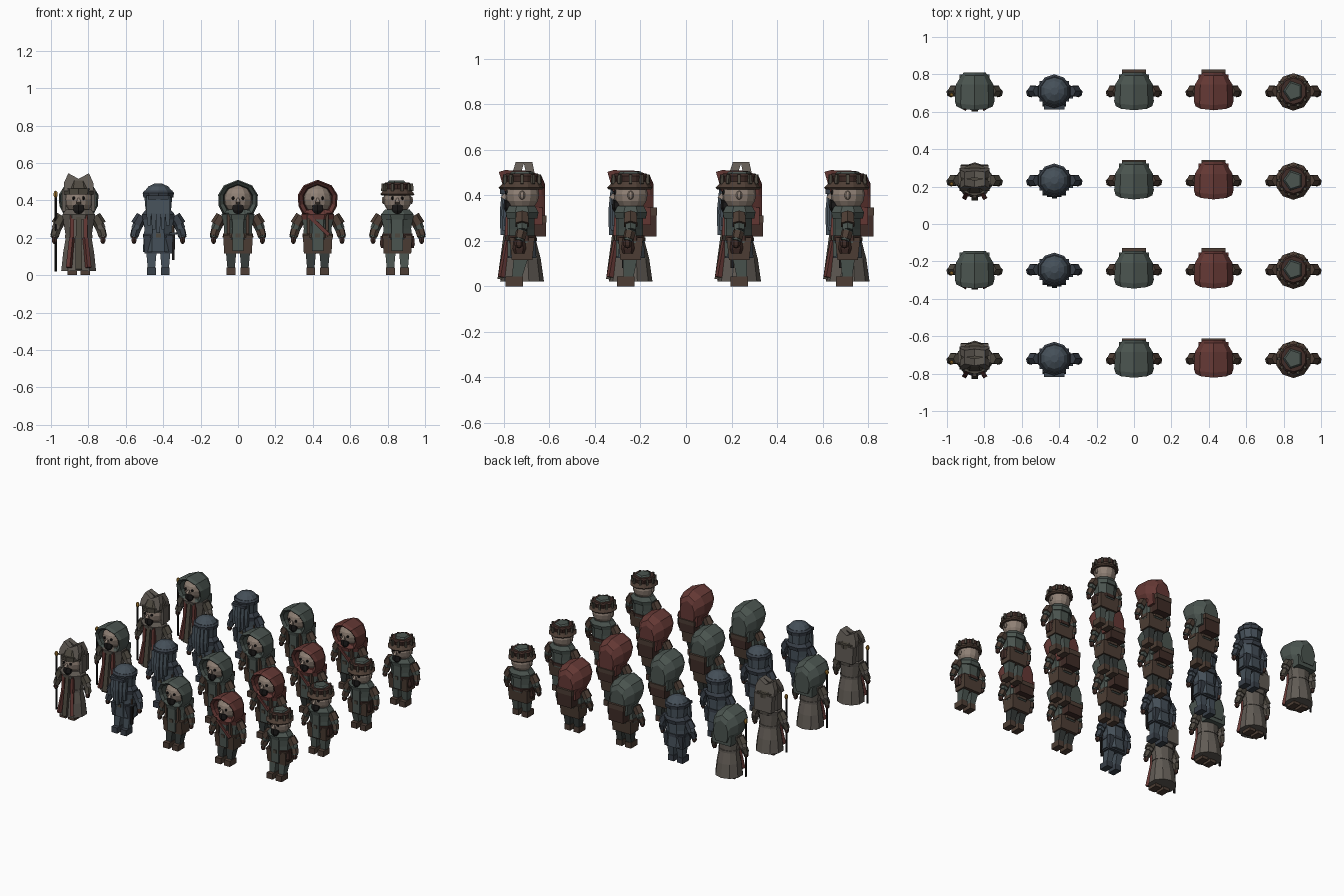
import bpy, bmesh, math
from mathutils import Vector, Matrix

if "Cube" in bpy.data.objects:
    bpy.data.objects.remove(bpy.data.objects["Cube"])

MATS = {}
COL = dict(green=(.07, .09, .08), dark=(.035, .042, .04), red=(.13, .04, .035), blue=(.06, .08, .10),
           steel=(.04, .05, .065), brown=(.075, .048, .035), leather=(.05, .025, .02), skin=(.28, .22, .18),
           robe=(.12, .105, .09), black=(.01, .009, .009), gold=(.35, .18, .03), trim=(.075, .065, .05))
for k, c in COL.items():
    MATS[k] = bpy.data.materials.new(k)
    MATS[k].diffuse_color = (*c, 1)
O = Vector((0, 0, 0))   # base of the figure being built


def finish(name, bm, mat, smooth=False):
    bmesh.ops.recalc_face_normals(bm, faces=bm.faces)
    me = bpy.data.meshes.new(name)
    bm.to_mesh(me)
    bm.free()
    me.materials.append(MATS[mat])
    for p in me.polygons:
        p.use_smooth = smooth
    ob = bpy.data.objects.new(name, me)
    ob.location = O
    bpy.context.collection.objects.link(ob)
    return ob


def skin_rings(name, rings, mat, M=None):
    """bridge closed rings of points and cap both ends"""
    bm = bmesh.new()
    vs = [[bm.verts.new(p) for p in r] for r in rings]
    for a, b in zip(vs, vs[1:]):
        for i in range(len(a)):
            j = (i + 1) % len(a)
            bm.faces.new((a[i], a[j], b[j], b[i]))
    bm.faces.new(vs[0])
    bm.faces.new(vs[-1])
    if M:
        bm.transform(M)
    return finish(name, bm, mat)


def loft(name, rows, n, mat, x=0, M=None):
    """rows of (z, half width, half depth, y centre)"""
    k = 1 / math.cos(math.pi / n) if n == 4 else 1
    ang = [2 * math.pi * (i + .5) / n for i in range(n)]
    return skin_rings(name, [[(x + rx * k * math.cos(a), cy + ry * k * math.sin(a), z) for a in ang]
                             for z, rx, ry, cy in rows], mat, M)


def box(name, x0, x1, y0, y1, z0, z1, mat):
    hx, hy, cy = (x1 - x0) / 2, (y1 - y0) / 2, (y0 + y1) / 2
    return loft(name, [(z0, hx, hy, cy), (z1, hx, hy, cy)], 4, mat, (x0 + x1) / 2)


def limb(name, a, b, ra, rb, mat, n=6):
    a, b = Vector(a), Vector(b)
    d = b - a
    M = Matrix.Translation(a) @ d.to_track_quat('Z', 'Y').to_matrix().to_4x4()
    return loft(name, [(0, ra, ra, 0), (d.length, rb, rb, 0)], n, mat, 0, M)


def ball(name, c, r, mat, u=12, v=8):
    bm = bmesh.new()
    bmesh.ops.create_uvsphere(bm, u_segments=u, v_segments=v, radius=1)
    bm.transform(Matrix.Translation(c) @ Matrix.Diagonal((*r, 1)))
    return finish(name, bm, mat)


def arms(sleeve, cuff):
    for s in (-1, 1):
        sh, el, wr = (s * .092, 0, .308), (s * .12, 0, .245), (s * .131, -.012, .2)
        limb("upper_arm", sh, el, .029, .026, sleeve)
        limb("shoulder_pad", (s * .088, 0, .318), (s * .115, 0, .27), .03, .034, cuff)
        limb("forearm", el, wr, .024, .02, sleeve)
        limb("bracer", (s * .12, -.002, .24), (s * .129, -.01, .208), .026, .024, cuff)
        ball("hand", (s * .13, -.014, .188), (.016, .02, .022), "leather", 6, 5)


def legs(fy, trouser, boot):
    for s in (-1, 1):
        x = s * .037
        box("boot", x - .024, x + .024, fy - .038, fy + .038, 0, .042, boot)
        loft("leg", [(.04, .02, .022, fy + .012), (.15, .03, .035, 0)], 4, trouser, x)
        loft("breeches", [(.115, .037, .045, 0), (.215, .042, .055, 0)], 4, boot, x)


def torso(mat, belt):
    loft("torso", [(.19, .085, .06, 0), (.25, .08, .06, 0), (.31, .092, .06, 0), (.335, .05, .04, 0)], 8, mat)
    loft("belt", [(.2, .089, .066, 0), (.222, .087, .066, 0)], 8, belt)
    box("buckle", -.013, .013, -.07, -.06, .2, .223, "trim")
    box("tunic_front", -.03, .03, -.064, -.05, .13, .3, mat)


def face(beard=True):
    ball("head", (0, 0, .405), (.075, .075, .08), "skin")
    for s in (-1, 1):
        ball("eye", (s * .027, -.068, .412), (.009, .008, .01), "black", 6, 5)
        ball("ear", (s * .075, 0, .4), (.01, .014, .02), "skin", 6, 5)
    limb("nose", (0, -.07, .41), (0, -.084, .385), .005, .012, "skin", 4)
    if beard:
        loft("beard", [(.325, .014, .012, -.06), (.345, .032, .022, -.06), (.37, .034, .02, -.06),
                       (.378, .02, .015, -.064)], 6, "black")


def collar(mat):
    loft("collar", [(.298, .09, .072, 0), (.325, .095, .078, 0), (.352, .07, .062, 0)], 8, mat)


def hood(mat):
    arch = [(.08, .325), (.103, .37), (.106, .43), (.075, .48), (0, .51)]
    arch += [(-x, z) for x, z in arch[-2::-1]]

    def ring(k, y, lean=0, dz=0, kz=None):
        kz = kz or k
        return [(x * k, y - lean * max(0, z - .36) / .15, .415 + dz + (z - .415) * kz) for x, z in arch]
    skin_rings("hood", [ring(.68, 0), ring(.74, -.05, .035), ring(.92, -.062, .04), ring(1, -.035, .04),
                        ring(.95, .035, 0, -.006, 1.03), ring(.66, .085, 0, -.025, 1),
                        ring(.55, .1, -.0, -.045, .85)], mat)
    loft("hood_cape", [(.27, .075, .03, .06), (.345, .08, .045, .045)], 4, mat)


def pack(big):
    box("backpack", -.06, .06, .05, .105 + .008 * big, .218, .305 + .035 * big, "leather")
    box("pack_flap", -.064, .064, .05, .108 + .008 * big, .28 + .03 * big, .31 + .035 * big, "brown")
    for s in (-1, 1):
        box("pack_strap", s * .05 - .008, s * .05 + .008, -.062, .06, .22, .325, "brown")


def robed(fy, mitred):
    for s in (-1, 1):
        box("shoe", s * .035 - .025, s * .035 + .025, fy - .038, fy + .038, 0, .04, "brown")
    loft("robe", [(.022, .098, .096, 0), (.12, .087, .082, 0), (.205, .072, .06, 0), (.3, .088, .062, 0),
                  (.34, .045, .04, 0)], 10, "robe")
    loft("sash", [(.198, .078, .066, 0), (.215, .078, .066, 0)], 10, "robe")
    for s in (-1, 1):
        limb("stole", (s * .036, -.055, .32), (s * .036, -.062, .2), .011, .011, "red", 4)
        limb("stole_tail", (s * .036, -.062, .2), (s * .052, -.09, .04), .011, .012, "red", 4)
    limb("robe_panel", (0, -.056, .31), (0, -.09, .03), .014, .018, "trim", 4)
    arms("robe", "trim")
    collar("robe")
    face()
    limb("staff", (-.123, -.02, .02), (-.123, -.02, .42), .007, .007, "black")
    ball("staff_knob", (-.123, -.02, .432), (.013, .013, .02), "gold", 6, 5)
    if not mitred:
        hood("green")
        return
    # two pointed plates above a headband
    loft("mitre_band", [(.43, .082, .085, .003), (.462, .084, .087, .003)], 10, "trim")
    for y in (-.05, .035):
        pr = [(-.08, .45), (.08, .45), (.078, .495), (.055, .545), (0, .515), (-.055, .545), (-.078, .495)]
        skin_rings("mitre_plate", [[(x, y + d + (.03 if y < 0 else -.02) * (z - .45) / .095, z) for x, z in pr]
                                   for d in (-.008, .03)], "robe")
    loft("mitre_crown", [(.45, .08, .08, 0), (.505, .06, .045, 0)], 8, "trim")
    for s in (-1, 1):
        box("side_lappet", s * .078 - .01, s * .078 + .01, -.02, .04, .34, .46, "robe")
    loft("neck_cloth", [(.33, .07, .025, .06), (.45, .075, .03, .05)], 4, "robe")


def knight(fy, wide):
    legs(fy, "blue", "steel")
    torso("blue", "steel")
    arms("blue", "steel")
    collar("steel")
    ball("head", (0, 0, .405), (.072, .072, .08), "steel")
    loft("helmet", [(.35, .072, .07, .006), (.42, .078, .077, 0), (.45, .076, .076, 0), (.475, .055, .055, 0),
                    (.49, .02, .02, 0)], 10, "blue")
    loft("helmet_band", [(.415, .084, .086, 0), (.44, .088, .09, 0), (.452, .078, .078, 0)], 10, "steel")
    # hanging strips of the long face veil
    for i in range(5):
        x = (i - 2) * .025
        y = -.078 + abs(i - 2) * .008
        loft("veil_strip", [(.225 + abs(i - 2) * .02, .009, .009, y - .008), (.33, .013, .01, y - .01),
                            (.425, .012, .01, y)], 4, "blue", x)
    if wide:
        box("visor", -.055, .055, -.098, -.07, .405, .425, "steel")
    loft("skirt", [(.125, .09, .068, 0), (.21, .084, .062, 0)], 8, "blue")
    limb("sword_blade", (.08, -.03, .08), (.08, -.03, .22), .007, .009, "black", 4)
    box("sword_guard", .06, .1, -.04, -.02, .218, .228, "steel")
    limb("sword_grip", (.08, -.03, .225), (.08, -.03, .265), .007, .007, "brown")


def wanderer(fy, big, mat):
    legs(fy, "dark", "brown")
    torso("green", "brown")
    arms("green", "brown")
    face()
    collar(mat)
    hood(mat)
    pack(big)
    if mat == "red":
        limb("chest_strap", (-.05, -.06, .32), (.06, -.066, .215), .01, .01, "red", 4)


def hatted(fy):
    legs(fy, "green", "brown")
    torso("green", "leather")
    arms("green", "brown")
    face()
    collar("green")
    for s in (-1, 1):
        loft("belt_pouch", [(.145, .02, .026, -.012), (.165, .027, .034, -.012), (.21, .022, .03, -.012)], 6,
             "leather", s * .07)
    loft("hat_brim", [(.425, .088, .092, -.004), (.433, .096, .1, -.004), (.46, .074, .076, 0)], 10, "brown")
    loft("hat_crown", [(.45, .072, .074, 0), (.485, .078, .08, 0), (.495, .068, .07, 0)], 10, "leather")
    loft("hat_top", [(.49, .06, .062, 0), (.505, .045, .047, 0)], 5, "green")
    for i in range(10):
        a = i * math.pi / 5
        limb("hat_rib", (.08 * math.cos(a), .082 * math.sin(a), .45),
             (.077 * math.cos(a), .079 * math.sin(a), .49), .007, .007, "trim", 4)


# four ranks of five figures
for r, fy in enumerate((-.034, -.021, 0, -.014)):
    y = -.72 + r * .4767
    for c in range(5):
        O = Vector((-.852 + c * .426, y, 0))
        if c == 0:
            robed(fy, r % 2 == 0)
        elif c == 1:
            knight(fy, r in (0, 3))
        elif c == 4:
            hatted(fy)
        else:
            wanderer(fy, r % 2, "green" if c == 2 else "red")

for m in bpy.data.materials:
    if m.users and not m.is_grease_pencil:
        m.use_nodes = True
        m.node_tree.nodes["Principled BSDF"].inputs["Base Color"].default_value = m.diffuse_color
